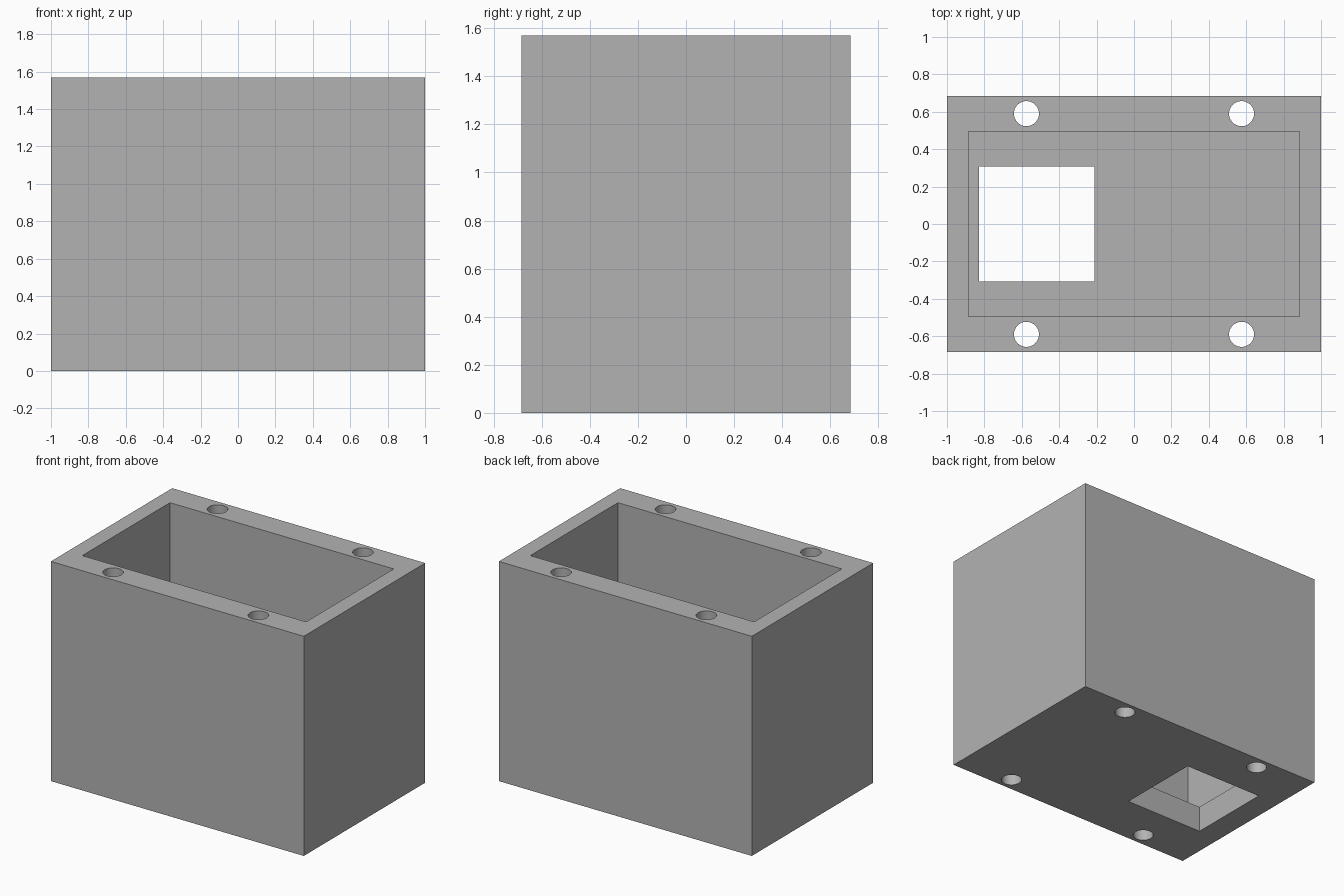
import bpy
from math import radians

if "Cube" in bpy.data.objects:
    bpy.data.objects.remove(bpy.data.objects["Cube"], do_unlink=True)

HEIGHT = 1.57
FLOOR = 0.187

# Plain grey material
grey = bpy.data.materials.new("plain grey")
grey.use_nodes = True
colour = (0.45, 0.45, 0.45, 1)
grey.diffuse_color = colour
grey.node_tree.nodes["Principled BSDF"].inputs["Base Color"].default_value = colour


def block(name, x, y, z):
    """Box spanning the given (low, high) pairs."""
    spans = (x, y, z)
    bpy.ops.mesh.primitive_cube_add(size=1, location=[(a + b) / 2 for a, b in spans])
    ob = bpy.context.object
    ob.name = name
    ob.scale = [b - a for a, b in spans]
    bpy.ops.object.transform_apply(location=True, rotation=False, scale=True)
    ob.data.materials.append(grey)
    return ob


def cut(target, cutter):
    """Subtract the cutter from the target, then discard it."""
    cutter.hide_render = True
    mod = target.modifiers.new("cut", 'BOOLEAN')
    mod.operation = 'DIFFERENCE'
    mod.solver = 'EXACT'
    mod.object = cutter
    bpy.context.view_layer.objects.active = target
    bpy.ops.object.modifier_apply(modifier=mod.name)
    bpy.data.objects.remove(cutter, do_unlink=True)


# Outer housing
housing = block("housing", (-1, 1), (-0.685, 0.685), (0, HEIGHT))

# Open-topped cavity
cut(housing, block("cavity_cutter", (-0.885, 0.885), (-0.495, 0.495), (FLOOR, HEIGHT + 0.2)))

# Square opening in the floor
cut(housing, block("floor_opening_cutter", (-0.83, -0.21), (-0.308, 0.308), (-0.2, FLOOR + 0.2)))

# Four bolt holes through the long walls
for x in (-0.575, 0.575):
    for y in (-0.59, 0.59):
        bpy.ops.mesh.primitive_cylinder_add(vertices=48, radius=0.067, depth=HEIGHT + 0.4,
                                            location=(x, y, HEIGHT / 2))
        hole = bpy.context.object
        hole.name = "bolt_hole_cutter"
        hole.data.materials.append(grey)
        cut(housing, hole)

# Smooth hole walls, sharp box edges
bpy.ops.object.select_all(action='DESELECT')
housing.select_set(True)
bpy.context.view_layer.objects.active = housing
bpy.ops.object.shade_smooth_by_angle(angle=radians(30))
